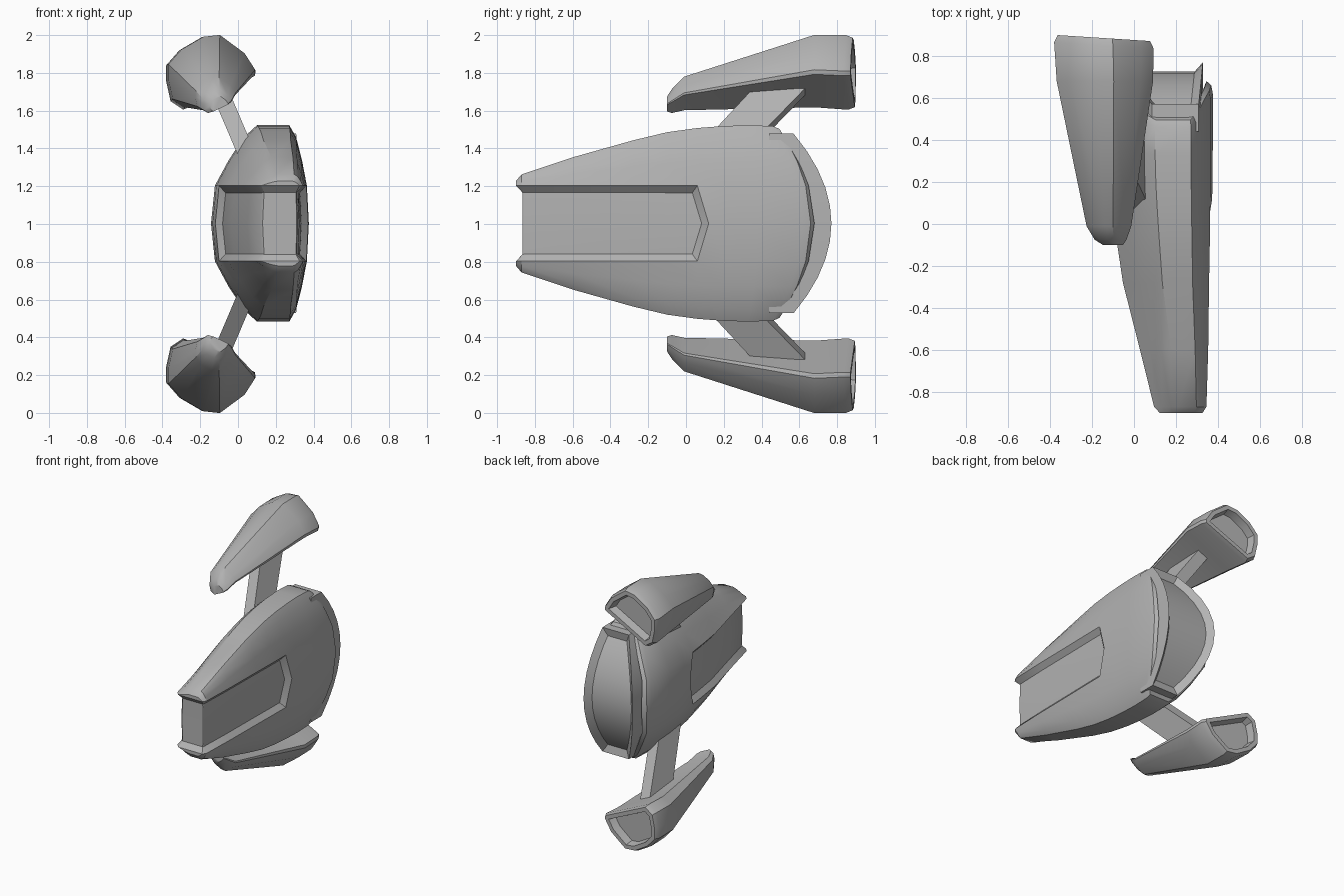
import bpy, bmesh, math

if "Cube" in bpy.data.objects:
    bpy.data.objects.remove(bpy.data.objects["Cube"])

grey = bpy.data.materials.new("hull grey")
grey.diffuse_color = (0.45, 0.45, 0.45, 1)
grey.use_nodes = True
grey.node_tree.nodes["Principled BSDF"].inputs["Base Color"].default_value = grey.diffuse_color


def finish(bm, name, angle=32):
    bmesh.ops.recalc_face_normals(bm, faces=bm.faces[:])
    me = bpy.data.meshes.new(name)
    bm.to_mesh(me)
    bm.free()
    me.materials.append(grey)
    me.shade_smooth()
    me.set_sharp_from_angle(angle=math.radians(angle))
    ob = bpy.data.objects.new(name, me)
    bpy.context.collection.objects.link(ob)
    return ob


def skin(bm, rings):
    """Join closed rings of points; returns vertex rings and rows of faces."""
    vs = [[bm.verts.new(p) for p in r] for r in rings]
    n = len(vs[0])
    rows = [[bm.faces.new((a[i], a[(i + 1) % n], b[(i + 1) % n], b[i])) for i in range(n)]
            for a, b in zip(vs, vs[1:])]
    return vs, rows


def sink(bm, faces, thickness, depth):
    bmesh.ops.recalc_face_normals(bm, faces=bm.faces[:])
    bmesh.ops.inset_region(bm, faces=faces, thickness=thickness, depth=-depth,
                           use_even_offset=True, use_boundary=True)


# main hull: sections along y -> (y, half width, x min, x max, sweep of the edge, point at centre)
stations = [(-.90, .225, .115, .33, 0, 0), (-.87, .26, .085, .35, 0, 0), (-.60, .35, .015, .36, 0, 0),
            (-.28, .44, -.07, .366, 0, 0), (-.10, .483, -.098, .37, 0, 0),
            (.06, .505, -.12, .372, 0, .06), (.21, .515, -.135, .374, .02, .02),
            (.38, .52, -.143, .375, .05, 0), (.62, .515, -.143, .375, .16, 0),
            (.66, .50, -.13, .368, .165, 0), (.68, .47, -.10, .345, .17, 0)]
SLOT_END = 5
outer = [(1, .47, .80), (.8, .335, .87), (.42, .18, .93), (0, .04, .98)]


def hull_ring(y, h, x0, x1, k, point):
    low, high = [], []
    half = [(.2 + (h - .2) * f, a, b) for f, a, b in outer]
    prof = [(-w, a, b) for w, a, b in half] + [(0, 0, 1)] + half[::-1]
    for w, a, b in prof:
        yy = y - k * (w / h) ** 2 + (point if w == 0 else 0)
        low.append((x0 + (x1 - x0) * a, yy, 1.003 + w))
        high.append((x0 + (x1 - x0) * b, yy, 1.003 + w))
    return low + high[::-1]


bm = bmesh.new()
vs, rows = skin(bm, [hull_ring(*s) for s in stations])
caps = []
for r in (vs[0], vs[-1]):
    n = len(r)
    caps.append([bm.faces.new((r[j], r[j + 1], r[n - 2 - j], r[n - 1 - j])) for j in range(n // 2 - 1)])
# recessed channel wrapping both broad sides and the nose
slot = [row[i] for row in rows[:SLOT_END] for i in (3, 4, 12, 13)] + caps[0][3:5]
sink(bm, slot, .036, .035)
sink(bm, caps[1], .02, .05)
finish(bm, "main_hull")

# curved engine band at the stern with a hollow back
bm = bmesh.new()
rings = []
N = 10
for i in range(N + 1):
    t = -1 + 2 * i / N
    w, y = .475 * t, .57 + .2 * (1 - t * t)
    lo, hi = -.085 + .17 * t * t, .328 - .02 * t * t
    rings.append([(lo, .44, 1.003 + w), (lo, y, 1.003 + w), (hi, y, 1.003 + w), (hi, .44, 1.003 + w)])
vs, rows = skin(bm, rings)
bm.faces.new(vs[0])
bm.faces.new(vs[-1])
sink(bm, [r[1] for r in rows], .04, .045)
finish(bm, "stern_engine")

# pods: D-shaped section, flat side towards the hull
section = [(-.38, 1.84), (-.38, 1.755), (-.357, 1.65), (-.29, 1.605), (.09, 1.785),
           (.093, 1.81), (.035, 1.9), (-.1, 2.0), (-.19, 1.99), (-.31, 1.92)]
pod_steps = [(-.10, .2, -.10, 1.635), (-.075, .32, -.112, 1.65), (-.01, .45, -.12, 1.69),
             (.68, .97, -.14, 1.807), (.85, 1, -.145, 1.80), (.885, .93, -.145, 1.80)]


def pod(name, mirror):
    z_of = (lambda z: 2 - z) if mirror else (lambda z: z)
    bm = bmesh.new()
    rings = []
    for y, s, cx, cz in pod_steps:
        slant = .06 if y > .8 else 0
        rings.append([(cx + s * (x + .145), y - slant * (x + .145), z_of(cz + s * (z - 1.80)))
                      for x, z in section])
    vs, _ = skin(bm, rings)
    bm.faces.new(vs[0])
    back = bm.faces.new(vs[-1])
    sink(bm, [back], .03, 0)
    sink(bm, [back], .012, .06)
    finish(bm, name)


# swept struts between hull and pods
def strut(name, mirror):
    z_of = (lambda z: 2 - z) if mirror else (lambda z: z)
    bm = bmesh.new()
    rings = []
    for x, z, y0, y1 in ((.05, 1.36, .04, .30), (-.095, 1.70, .355, .63)):
        rings.append([(x + d * .041, y, z_of(z + d * .018))
                      for d, y in ((-1, y0), (1, y0), (1, y1), (-1, y1))])
    vs, _ = skin(bm, rings)
    bm.faces.new(vs[0])
    bm.faces.new(vs[-1])
    finish(bm, name, 20)


for label, mirror in (("upper", False), ("lower", True)):
    pod(label + "_pod", mirror)
    strut(label + "_strut", mirror)
